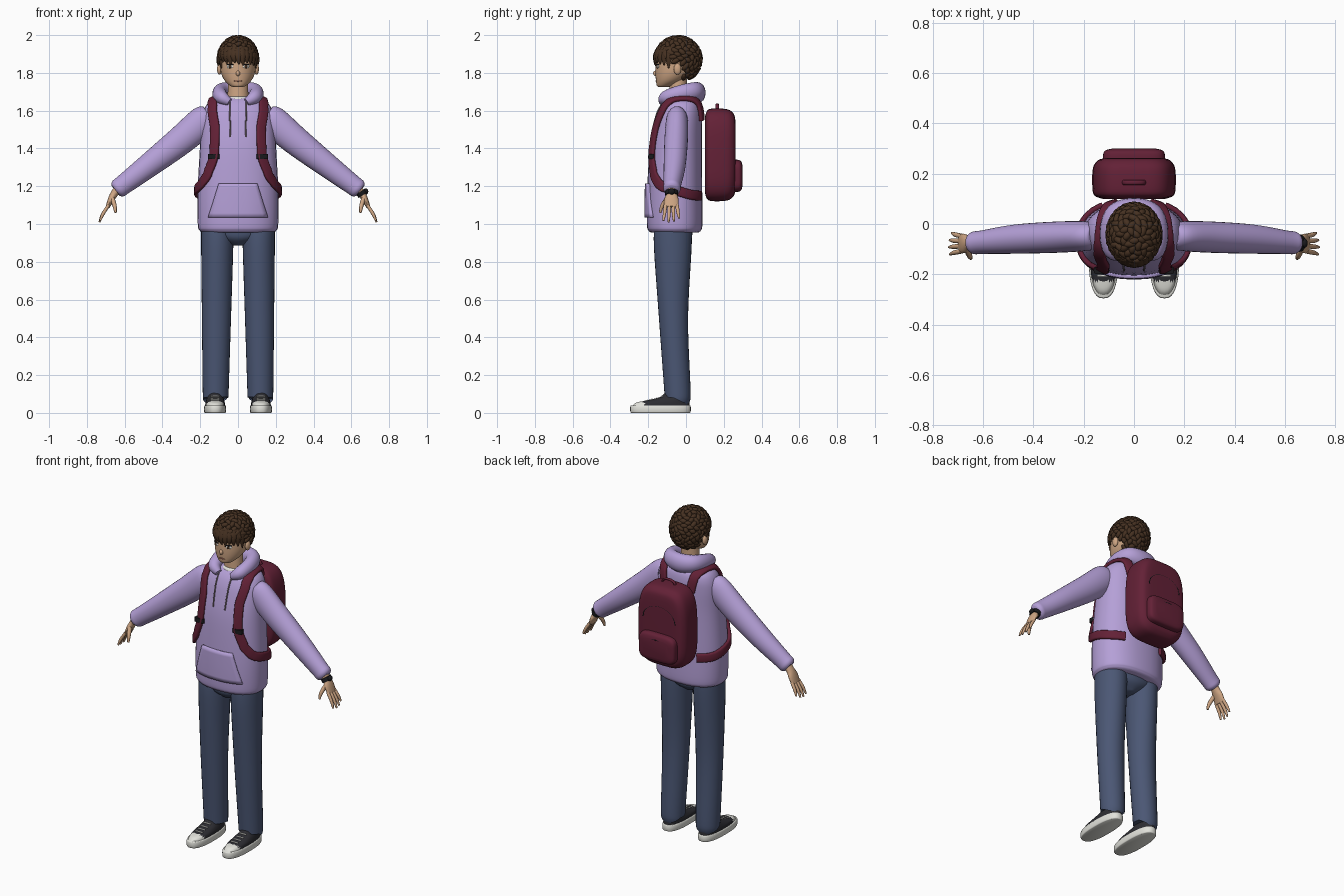
import bpy, bmesh, math, random
from mathutils import Vector, Matrix
from mathutils.bvhtree import BVHTree

random.seed(4)
if "Cube" in bpy.data.objects:
    bpy.data.objects.remove(bpy.data.objects["Cube"])
X, Y, Z = Vector((1, 0, 0)), Vector((0, 1, 0)), Vector((0, 0, 1))
SIDES = ((1, "left"), (-1, "right"))


def material(name, *rgb):
    m = bpy.data.materials.new(name)
    m.use_nodes = True
    m.diffuse_color = (*rgb, 1)
    m.node_tree.nodes["Principled BSDF"].inputs["Base Color"].default_value = (*rgb, 1)
    return m


LILAC = material("lilac cloth", .46, .35, .68)
DENIM = material("denim", .07, .095, .175)
MAROON = material("maroon canvas", .125, .015, .037)
HAIR = material("brown hair", .06, .03, .015)
SKIN = material("skin", .62, .38, .23)
CHARCOAL = material("charcoal canvas", .026, .026, .032)
WHITE = material("off white", .76, .76, .71)
BLACK = material("black plastic", .01, .01, .012)
CORD = material("grey cord", .2, .16, .18)
LIPS = material("lips", .36, .14, .1)


def finish(name, bm, mat, angle=.9):
    bmesh.ops.recalc_face_normals(bm, faces=bm.faces)
    me = bpy.data.meshes.new(name)
    bm.to_mesh(me)
    bm.free()
    me.materials.append(mat)
    for p in me.polygons:
        p.use_smooth = True
    me.set_sharp_from_angle(angle=angle)
    ob = bpy.data.objects.new(name, me)
    bpy.context.collection.objects.link(ob)
    return ob


def spline(pts, steps=5):
    """Smooth curve through rows of any number of values."""
    p = [pts[0], *pts, pts[-1]]
    out = []
    for a, b, c, d in zip(p, p[1:], p[2:], p[3:]):
        for k in range(steps):
            t = k / steps
            out.append(tuple(.5 * (2*j + (l-i)*t + (2*i-5*j+4*l-m)*t*t + (3*j-i-3*l+m)*t**3)
                             for i, j, l, m in zip(a, b, c, d)))
    return out + [tuple(pts[-1])]


def oval(c, u, v, e=2, n=32):
    ring = []
    for k in range(n):
        a, b = math.cos(math.tau * k / n), math.sin(math.tau * k / n)
        ring.append(c + u * math.copysign(abs(a) ** (2/e), a) + v * math.copysign(abs(b) ** (2/e), b))
    return ring


def loft(name, rings, mat):
    bm = bmesh.new()
    vs = [[bm.verts.new(p) for p in r] for r in rings]
    n = len(vs[0])
    for a, b in zip(vs, vs[1:]):
        for k in range(n):
            bm.faces.new((a[k], a[(k+1) % n], b[(k+1) % n], b[k]))
    bm.faces.new(vs[0])
    bm.faces.new(vs[-1])
    return finish(name, bm, mat)


def stack(name, rows, mat, e=2, steps=5):
    """Level rings from rows of z, half width, y centre, half depth, x centre."""
    return loft(name, [oval(Vector((x, y, z)), X * w, Y * d, e)
                       for z, w, y, d, x in spline(rows, steps)], mat)


def tube(name, rows, mat, ref=Y, e=2, n=16, steps=5):
    """Sweep along rows of x, y, z, side radius, radius along ref."""
    rows = spline(rows, steps)
    pts = [Vector(r[:3]) for r in rows]
    rings = []
    for i, r in enumerate(rows):
        t = (pts[min(i+1, len(pts)-1)] - pts[max(i-1, 0)]).normalized()
        v = ref[i] if isinstance(ref, list) else ref
        v = (v - t * v.dot(t)).normalized()
        rings.append(oval(pts[i], t.cross(v) * r[3], v * r[4], e, n))
    return loft(name, rings, mat)


def add_blob(bm, loc, scale, rot=None, detail=2):
    m = Matrix.Translation(loc) @ (rot or Matrix()) @ Matrix.Diagonal((*scale, 1))
    bmesh.ops.create_icosphere(bm, subdivisions=detail, radius=1, matrix=m)


def blob(name, loc, scale, mat, turn=0):
    bm = bmesh.new()
    add_blob(bm, loc, scale, Matrix.Rotation(turn, 4, "Z"), 3)
    return finish(name, bm, mat)


def surface(ob):
    return BVHTree.FromPolygons([v.co for v in ob.data.vertices], [p.vertices for p in ob.data.polygons])


# Hooded top
torso = stack("hoodie_body", [(.955, .185, -.06, .125, 0), (.965, .203, -.06, .138, 0), (1.0, .213, -.06, .147, 0),
    (1.17, .214, -.06, .146, 0), (1.4, .202, -.054, .138, 0), (1.54, .194, -.04, .125, 0),
    (1.61, .178, -.03, .112, 0), (1.65, .145, -.024, .092, 0), (1.675, .075, -.025, .06, 0)], LILAC, 2.3)
skin_of_torso = surface(torso)


def on_front(tree, x, z, gap):
    hit = tree.ray_cast(Vector((x, -1, z)), Y)[0]
    return Vector((x, (hit.y if hit else -.1) - gap, z))


hood_half = [(.045, -.125, 1.645, .02, .02), (.085, -.105, 1.67, .036, .036), (.098, -.03, 1.69, .038, .045),
             (.072, .04, 1.7, .042, .05)]
tube("hood", hood_half + [(0, .062, 1.695, .042, .056)] + [(-r[0], *r[1:]) for r in hood_half[::-1]], LILAC, Z)

bm = bmesh.new()
grid = [[bm.verts.new(on_front(skin_of_torso, (i / 6 - 1) * (.155 - .055 * j / 8), 1.035 + .18 * j / 8, .004))
         for i in range(13)] for j in range(9)]
for a, b in zip(grid, grid[1:]):
    for k in range(12):
        bm.faces.new((a[k], a[k+1], b[k+1], b[k]))
pocket = finish("belly_pocket", bm, LILAC)
solid = pocket.modifiers.new("thickness", "SOLIDIFY")
solid.thickness, solid.offset = .018, 0

# Trousers hips, neck and shirt collar
stack("hips", [(.885, .03, -.065, .05, 0), (.92, .12, -.065, .09, 0), (.96, .18, -.065, .1, 0),
               (1.02, .185, -.065, .1, 0)], DENIM)
stack("neck", [(1.62, .062, -.04, .052, 0), (1.68, .055, -.042, .047, 0), (1.78, .053, -.04, .047, 0)], SKIN)
stack("shirt_collar", [(1.63, .075, -.043, .066, 0), (1.665, .066, -.043, .06, 0), (1.674, .058, -.043, .051, 0)], WHITE)

# Head and face
head = stack("head", [(1.724, .02, -.122, .02, 0), (1.732, .042, -.112, .042, 0), (1.76, .071, -.085, .074, 0),
    (1.8, .09, -.062, .1, 0), (1.85, .096, -.05, .112, 0), (1.9, .094, -.046, .112, 0),
    (1.95, .07, -.045, .085, 0), (1.975, .02, -.045, .03, 0)], SKIN)
face = surface(head)
blob("nose", (0, -.16, 1.797), (.011, .014, .015), SKIN)
blob("mouth", on_front(face, 0, 1.757, 0), (.022, .004, .004), LIPS)
for s, side in SIDES:
    for part, z, size, mat, gap in (("eye_white", 1.834, (.019, .004, .01), WHITE, 0),
                                    ("iris", 1.834, (.009, .004, .01), HAIR, .002),
                                    ("eyelid", 1.844, (.021, .005, .0035), BLACK, .001),
                                    ("eyebrow", 1.863, (.022, .005, .004), HAIR, .001)):
        blob(f"{side}_{part}", on_front(face, s * .042, z, gap), size, mat, s * .35)
    blob(f"{side}_ear", (s * .098, -.045, 1.82), (.013, .02, .03), SKIN)

# Hair: cap covered in curls, with a fringe
centre, size = Vector((0, -.042, 1.872)), Vector((.102, .119, .117))


def hairy(p):
    if p.y < -.075:
        return p.z > 1.885
    return p.z > (1.855 if p.y < -.015 else 1.775)


bm = bmesh.new()
add_blob(bm, centre, size, detail=4)
bmesh.ops.delete(bm, geom=[v for v in bm.verts if not hairy(v.co)], context="VERTS")
COUNT = 230
for k in range(COUNT):
    h = 1 - 2 * (k + .5) / COUNT
    a = k * 2.39996
    d = Vector((math.cos(a) * math.sqrt(1-h*h), math.sin(a) * math.sqrt(1-h*h), h))
    p = centre + Vector(x * y for x, y in zip(d, size))
    if hairy(p):
        rot = d.to_track_quat("Z", "Y").to_matrix().to_4x4() @ Matrix.Rotation(random.uniform(0, 3), 4, "Z")
        add_blob(bm, p, (random.uniform(.02, .028), .014, .013), rot)
finish("hair", bm, HAIR)
for k in range(11):
    a = (k - 5) * .23
    x, y = math.sin(a), -math.cos(a)
    low = (1.838, 1.853, 1.845)[k % 3] - (.03 if k in (0, 10) else 0)
    tube(f"fringe_lock_{k + 1}", [(x * .085, -.042 + y * .1, 1.935, .022, .012),
         (x * .1, -.042 + y * .122, 1.89, .021, .011),
         (x * .097 + .006, -.042 + y * .123, low, .003, .003)], HAIR, Vector((x, y, 0)), n=8)

# Limbs, shoes and straps, one side at a time
strap_path = [(.1, .12, 1.55), (.11, .08, 1.64), (.13, 0, 1.68), (.14, -.08, 1.67), (.142, -.15, 1.59),
              (.142, -.22, 1.47), (.15, -.22, 1.36), (.175, -.19, 1.265), (.21, -.14, 1.205),
              (.24, -.06, 1.18), (.21, .04, 1.155), (.14, .12, 1.15)]
for s, side in SIDES:
    def flip(rows):
        return [(s * r[0], *r[1:]) for r in rows]

    tube(f"{side}_sleeve", flip([(.15, -.048, 1.57, .06, .045), (.185, -.048, 1.545, .08, .058),
        (.3, -.052, 1.445, .077, .062), (.47, -.06, 1.312, .064, .058), (.6, -.072, 1.213, .053, .047),
        (.635, -.075, 1.187, .05, .045), (.648, -.076, 1.177, .036, .034)]), LILAC, n=28)
    tube(f"{side}_palm", flip([(.625, -.075, 1.2, .022, .03), (.655, -.075, 1.16, .02, .028),
        (.672, -.077, 1.13, .017, .038), (.69, -.078, 1.09, .011, .038)]), SKIN)
    for k, finger in enumerate(("index", "middle", "ring", "little")):
        o = (k - 1.5) * .02
        reach = (.92, 1, .95, .78)[k]
        tube(f"{side}_{finger}_finger", flip([(.685, -.078 + o, 1.1, .009, .01),
            (.685 + .032 * reach, -.078 + o * 1.2, 1.1 - .05 * reach, .009, .009),
            (.685 + .049 * reach, -.078 + o * 1.4, 1.1 - .09 * reach, .005, .005)]), SKIN, n=10)
    tube(f"{side}_thumb", flip([(.665, -.098, 1.135, .012, .014), (.653, -.126, 1.095, .011, .011),
                                (.648, -.137, 1.06, .006, .006)]), SKIN, n=10)
    tube(f"{side}_trouser_leg", flip([(.11, -.067, 1.0, .085, .098), (.11, -.07, .88, .085, .1),
        (.114, -.066, .5, .077, .077), (.118, -.046, .13, .069, .07), (.118, -.045, .08, .067, .068)]),
        DENIM, n=28)

    # Shoe with white sole, toe cap and laces
    c = s * .121
    stack(f"{side}_sole", [(0, .054, -.135, .155, c), (.006, .058, -.135, .16, c),
                           (.034, .058, -.135, .16, c), (.04, .054, -.135, .156, c)], WHITE, 2.5, 2)
    shoe = stack(f"{side}_shoe_upper", [(.038, .053, -.132, .152, c), (.055, .051, -.122, .14, c),
        (.068, .047, -.092, .11, c), (.085, .042, -.06, .075, c), (.11, .04, -.05, .06, c)], CHARCOAL, 2.4)
    shoe.data.materials.append(WHITE)
    for p in shoe.data.polygons:
        p.material_index = int(p.center.y < -.222)
    top = surface(shoe)
    for k in range(4):
        y = -.205 + k * .026
        z = top.ray_cast(Vector((c, y, 1)), -Z)[0].z
        tube(f"{side}_lace_{k + 1}", [(c - .024, y, z - .001, .004, .004), (c + .024, y, z - .001, .004, .004)],
             WHITE, n=8)

    # Shoulder strap hugging the body, with buckle
    hits = [skin_of_torso.find_nearest(Vector(p))[:2] for p in spline(flip(strap_path))]
    normals = [sum((h[1] for h in hits[max(0, i-3):i+4]), Vector()).normalized() for i in range(len(hits))]
    path = [(*(h[0] + n * .009), .026, .011) for h, n in zip(hits, normals)]
    tube(f"{side}_strap", path, MAROON, normals, 3.5, steps=1)
    near = min(path, key=lambda r: abs(r[2] - 1.355) + (9 if r[1] > -.1 else 0))
    x, y, z = near[:3]
    tube(f"{side}_buckle", [(x, y - .002, z - .013, .031, .015), (x, y - .002, z + .013, .031, .015)], BLACK, e=5)

    # Drawstring
    tube(f"{side}_drawstring", [(*on_front(skin_of_torso, s * (.045 - .005 * k / 4), 1.645 - .046 * k, .004), .004, .004)
                                for k in range(5)], CORD, n=8)

# Wrist watch
tube("watch_band", [(.648, -.076, 1.172, .028, .035), (.661, -.076, 1.152, .026, .034)], BLACK)
blob("watch_face", (.678, -.076, 1.172), (.012, .018, .016), BLACK)


# Backpack
def pack(name, rows, mid, e):
    rings = [oval(Vector((0, y, mid)), X * w, Z * h, e, 48) for y, w, h in spline(rows, 4)]
    for r in rings:
        for p in r:
            p.x *= 1 - .35 * max(0, p.z - mid - .05)
    return loft(name, rings, MAROON)


pack("backpack", [(.1, .125, .2), (.112, .156, .234), (.14, .165, .245), (.21, .165, .243),
                  (.243, .153, .228), (.26, .125, .195), (.263, .05, .1)], 1.366, 4)
pack("backpack_pocket", [(.25, .124, .086), (.28, .122, .084), (.293, .112, .074), (.299, .09, .055)], 1.255, 4.5)
tube("pocket_zip", [(-.095, .29, 1.305, .004, .004), (0, .296, 1.309, .004, .004), (.095, .29, 1.305, .004, .004)],
     BLACK, n=8)
tube("main_zip", [(math.cos(k * math.pi / 8) * .108, .259, 1.415 + math.sin(k * math.pi / 8) * .085, .004, .004)
                  for k in range(9)], BLACK, n=8, steps=3)
tube("carry_handle", [(-.045, .165, 1.595, .006, .01), (-.035, .165, 1.622, .006, .01), (0, .165, 1.632, .006, .01),
                      (.035, .165, 1.622, .006, .01), (.045, .165, 1.595, .006, .01)], MAROON, n=10)
